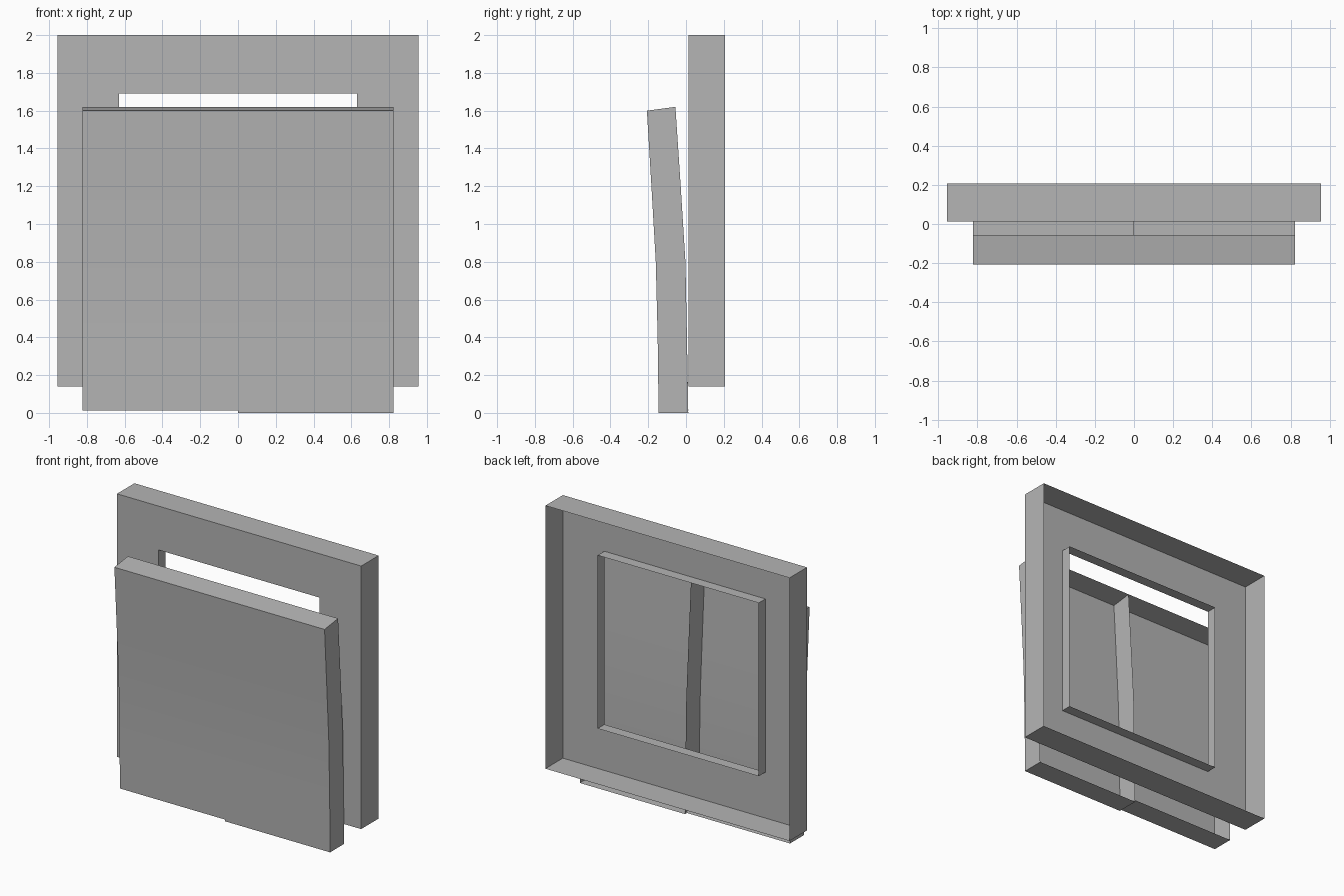
import bpy
import bmesh

default = bpy.data.objects.get("Cube")
if default:
    bpy.data.objects.remove(default, do_unlink=True)

# Single grey finish
grey = bpy.data.materials.new("plain_grey")
grey.use_nodes = True
GREY = (0.46, 0.46, 0.46, 1)
grey.diffuse_color = GREY
grey.node_tree.nodes["Principled BSDF"].inputs["Base Color"].default_value = GREY


def loft(bm, sections, closed):
    """Join consecutive sections of points with quads."""
    rows = [[bm.verts.new(p) for p in s] for s in sections]
    for a, b in zip(rows, rows[1:]):
        count = len(a) if closed else len(a) - 1
        for i in range(count):
            j = (i + 1) % len(a)
            bm.faces.new((a[i], a[j], b[j], b[i]))
    return rows


def finish(bm, name):
    mesh = bpy.data.meshes.new(name)
    bm.to_mesh(mesh)
    bm.free()
    mesh.materials.append(grey)
    obj = bpy.data.objects.new(name, mesh)
    bpy.context.collection.objects.link(obj)
    bpy.ops.object.select_all(action="DESELECT")
    obj.select_set(True)
    bpy.context.view_layer.objects.active = obj
    bpy.ops.object.shade_smooth_by_angle()
    return obj


def ring(half_width, bottom, top, y):
    w = half_width
    return [(-w, y, bottom), (w, y, bottom), (w, y, top), (-w, y, top)]


# Rear frame: thin tray open at the back, with a collar around the window
bm = bmesh.new()
loft(bm, [ring(0.955, 0.14, 2.0, 0.207),
          ring(0.955, 0.14, 2.0, 0.012),
          ring(0.63, 0.465, 1.69, 0.012),
          ring(0.63, 0.465, 1.69, 0.087)], closed=True)
finish(bm, "rear_frame")

# Leaning front panel: side profile as front and back edges, (y, z)
FRONT = [(-0.145, 0), (-0.15, 0.4), (-0.16, 0.8), (-0.183, 1.2), (-0.207, 1.6)]
BACK = [(0.012, 0), (0.005, 0.4), (-0.003, 0.8), (-0.028, 1.2), (-0.056, 1.62)]


def panel_half(name, outer_x, base, with_rib):
    bm = bmesh.new()
    sections = []
    for (fy, fz), (by, bz) in zip(FRONT, BACK):
        fz, bz = max(fz, base), max(bz, base)
        sections.append([(outer_x, by, bz), (outer_x, fy, fz),
                         (0, fy, fz), (0, by, bz)])
    rows = loft(bm, sections, closed=False)
    # Top and bottom walls
    bm.faces.new(rows[0])
    bm.faces.new(reversed(rows[-1]))
    # The middle rib is shared, so only one half carries it
    if not with_rib:
        ribs = [f for f in bm.faces if all(abs(v.co.x) < 1e-5 for v in f.verts)]
        bmesh.ops.delete(bm, geom=ribs, context="FACES_ONLY")
    if outer_x > 0:
        bmesh.ops.reverse_faces(bm, faces=bm.faces[:])
    finish(bm, name)


panel_half("front_panel_left", 0.822, 0.0, True)
panel_half("front_panel_right", -0.822, 0.012, False)
